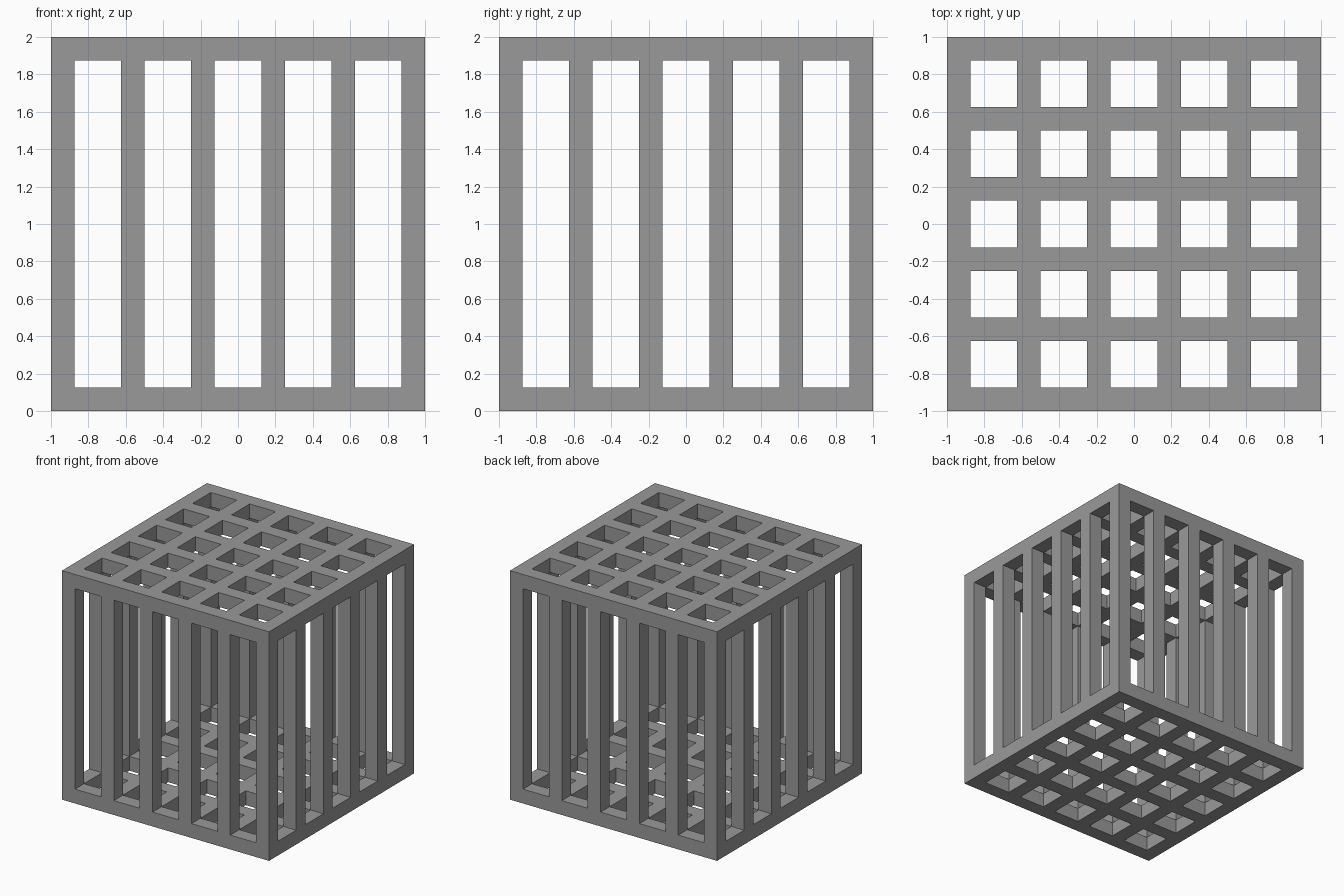
import bpy, bmesh
from mathutils import Vector

if "Cube" in bpy.data.objects:
    bpy.data.objects.remove(bpy.data.objects["Cube"])

BAR, PITCH, N = 0.125, 0.375, 11      # bar width, bar spacing, cells per side (bar, gap, bar, ...)

# Cut lines: bars and gaps alternate across x and y; floor, posts and roof in z
flat = [-1 + (i // 2) * PITCH + (i % 2) * BAR for i in range(N + 1)]
cuts = (flat, flat, [0, BAR, 2 - BAR, 2])


def solid(i, j, k):
    """Grates fill the floor and roof layers, posts only stand around the rim."""
    if not (0 <= i < N and 0 <= j < N and 0 <= k < 3):
        return False
    if k == 1:
        return i % 2 == 0 and j % 2 == 0 and (i in (0, N - 1) or j in (0, N - 1))
    return i % 2 == 0 or j % 2 == 0


# Cage: one closed shell, with a face wherever a solid cell meets an empty one
bm = bmesh.new()
verts = {}


def corner(key):
    if key not in verts:
        verts[key] = bm.verts.new([cuts[a][key[a]] for a in range(3)])
    return verts[key]


for cell in [(i, j, k) for i in range(N) for j in range(N) for k in range(3)]:
    if not solid(*cell):
        continue
    for axis in range(3):
        u, v = (axis + 1) % 3, (axis + 2) % 3
        for side in (0, 1):
            beside = list(cell)
            beside[axis] += 2 * side - 1
            if solid(*beside):
                continue
            ring = []
            for du, dv in ((0, 0), (1, 0), (1, 1), (0, 1)):
                key = list(cell)
                key[axis] += side
                key[u] += du
                key[v] += dv
                ring.append(corner(tuple(key)))
            bm.faces.new(ring if side else ring[::-1])

mesh = bpy.data.meshes.new("cage")
bm.to_mesh(mesh)
bm.free()
cage = bpy.data.objects.new("cage", mesh)
bpy.context.collection.objects.link(cage)

# Plain grey finish
grey = bpy.data.materials.new("grey")
grey.diffuse_color = (0.32, 0.32, 0.32, 1)
grey.use_nodes = True
grey.node_tree.nodes["Principled BSDF"].inputs["Base Color"].default_value = grey.diffuse_color
mesh.materials.append(grey)
